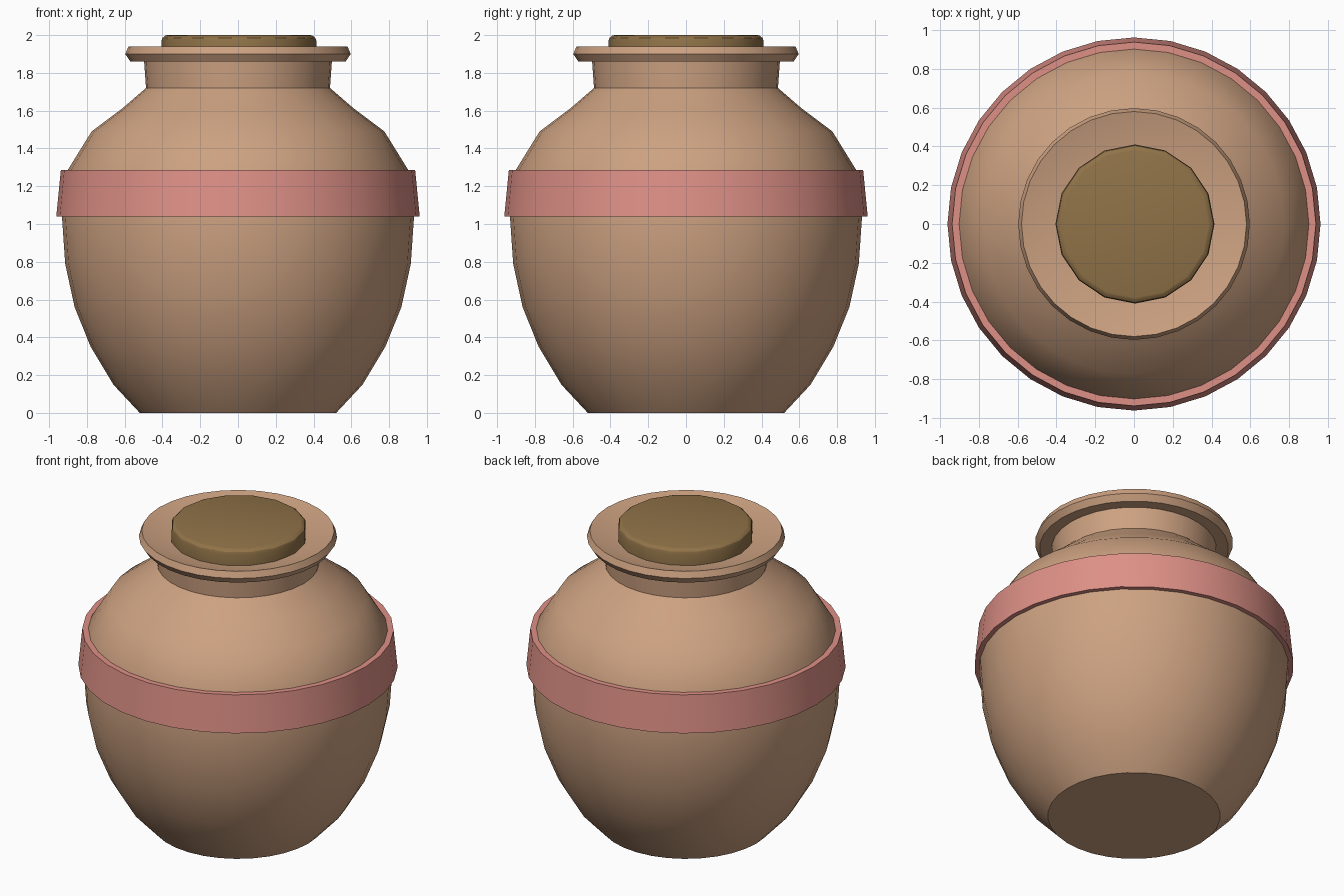
import bpy, bmesh, math

if "Cube" in bpy.data.objects:
    bpy.data.objects.remove(bpy.data.objects["Cube"])


def lathe(name, profile, sides, color, closed=False, center_x=0.0):
    """Revolve a (radius, z) profile; open profiles get capped ends."""
    bm = bmesh.new()
    rings = []
    for r, z in profile:
        rings.append([bm.verts.new((center_x + r * math.cos(2 * math.pi * i / sides),
                                    r * math.sin(2 * math.pi * i / sides), z))
                      for i in range(sides)])
    pairs = list(zip(rings, rings[1:]))
    if closed:
        pairs.append((rings[-1], rings[0]))
    else:
        bm.faces.new(rings[0][::-1])
        bm.faces.new(rings[-1])
    for a, b in pairs:
        for i in range(sides):
            j = (i + 1) % sides
            bm.faces.new((a[i], a[j], b[j], b[i]))
    bmesh.ops.recalc_face_normals(bm, faces=bm.faces)
    mesh = bpy.data.meshes.new(name)
    bm.to_mesh(mesh)
    bm.free()
    obj = bpy.data.objects.new(name, mesh)
    bpy.context.collection.objects.link(obj)
    mat = bpy.data.materials.new(name + "_color")
    mat.diffuse_color = (*color, 1)
    mat.use_nodes = True
    mat.node_tree.nodes["Principled BSDF"].inputs["Base Color"].default_value = mat.diffuse_color
    mesh.materials.append(mat)
    bpy.ops.object.select_all(action='DESELECT')
    obj.select_set(True)
    bpy.context.view_layer.objects.active = obj
    bpy.ops.object.shade_smooth_by_angle(angle=math.radians(30))
    return obj


# Clay body with neck, flared rim and shallow funnel mouth
lathe("jar_body", [
    (0.52, 0), (0.66, 0.15), (0.78, 0.35), (0.865, 0.56), (0.915, 0.79),
    (0.932, 1.04), (0.905, 1.28), (0.775, 1.49), (0.615, 1.61), (0.487, 1.72),
    (0.497, 1.86), (0.57, 1.86), (0.597, 1.90), (0.58, 1.94), (0.38, 1.89),
], 32, (0.61, 0.36, 0.22))

# Painted band around the shoulder
lathe("shoulder_band", [
    (0.925, 1.04), (0.962, 1.04), (0.938, 1.285), (0.90, 1.285),
], 32, (0.73, 0.28, 0.24), closed=True)

# Cork stopper with rounded edge
lathe("cork_stopper", [
    (0.39, 1.87), (0.41, 1.89), (0.41, 1.97), (0.405, 1.985), (0.39, 1.997), (0.38, 2.0),
], 16, (0.28, 0.17, 0.065), center_x=0.005)
